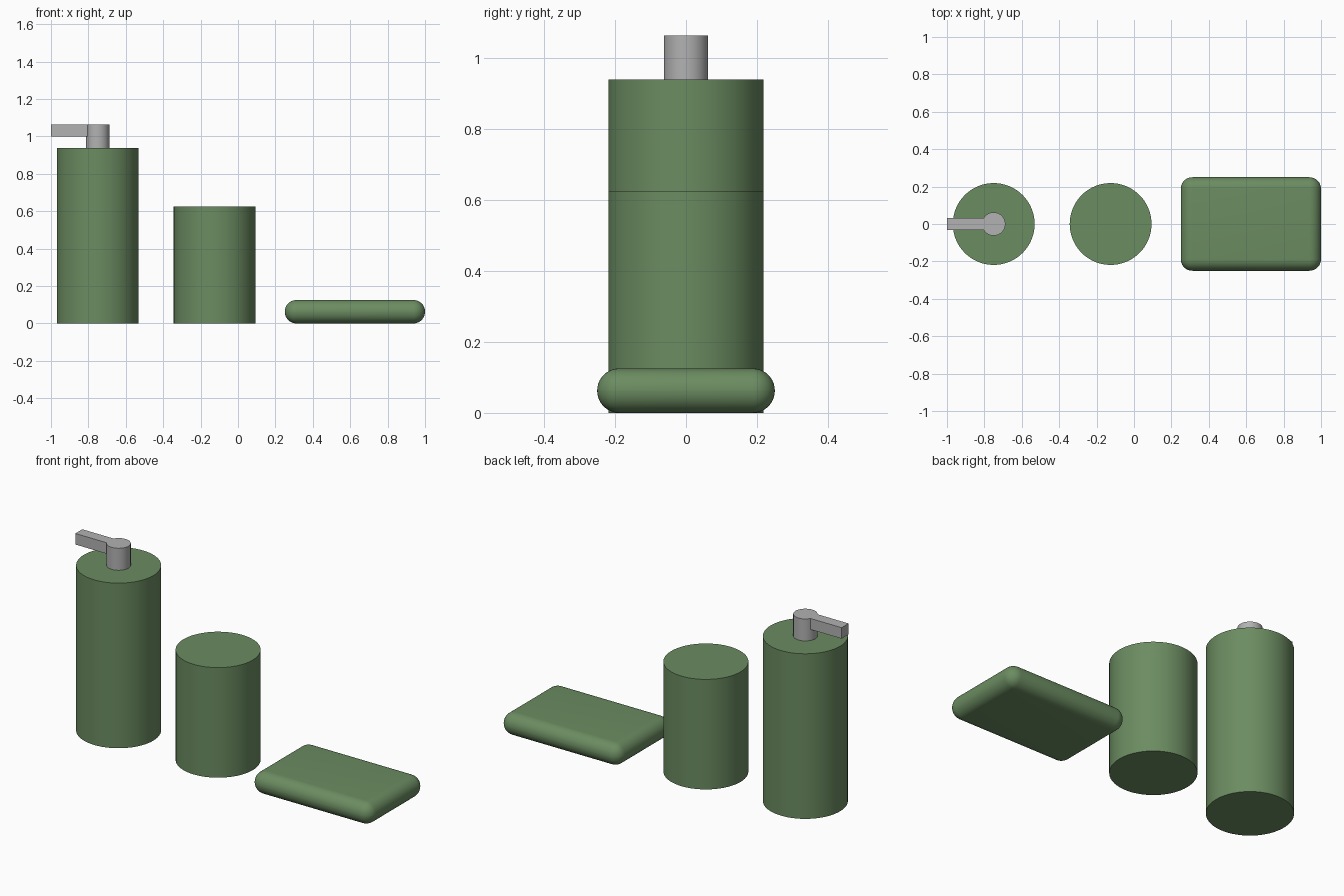
import bpy
import math

if "Cube" in bpy.data.objects:
    bpy.data.objects.remove(bpy.data.objects["Cube"])


def linear(c):
    c /= 255
    return c / 12.92 if c <= 0.04045 else ((c + 0.055) / 1.055) ** 2.4


def material(name, rgb):
    m = bpy.data.materials.new(name)
    m.diffuse_color = (*[linear(c) for c in rgb], 1)
    m.use_nodes = True
    m.node_tree.nodes["Principled BSDF"].inputs["Base Color"].default_value = m.diffuse_color
    return m


GREEN = material("sage green", (107, 140, 97))
GREY = material("pump grey", (178, 178, 178))


def finish(name, mat):
    ob = bpy.context.object
    ob.name = name
    ob.data.materials.append(mat)
    return ob


def cylinder(name, x, z0, z1, radius, sides, mat):
    bpy.ops.mesh.primitive_cylinder_add(vertices=sides, radius=radius, depth=z1 - z0,
                                        location=(x, 0, (z0 + z1) / 2))
    ob = finish(name, mat)
    bpy.ops.object.shade_smooth_by_angle(angle=math.radians(40))
    return ob


def box(name, lo, hi, mat):
    bpy.ops.mesh.primitive_cube_add(size=1, location=[(a + b) / 2 for a, b in zip(lo, hi)])
    bpy.context.object.scale = [b - a for a, b in zip(lo, hi)]
    bpy.ops.object.transform_apply(location=False, rotation=False, scale=True)
    return finish(name, mat)


# Soap dispenser: bottle, pump neck and spout
cylinder("dispenser_bottle", -0.75, 0, 0.9375, 0.21875, 64, GREEN)
cylinder("pump_neck", -0.75, 0.9375, 1.0625, 0.0625, 32, GREY)
box("pump_spout", (-1, -0.03125, 1.0), (-0.80, 0.03125, 1.0625), GREY)

# Tumbler
cylinder("tumbler", -0.125, 0, 0.625, 0.21875, 64, GREEN)

# Soap dish with fully rounded edges
dish = box("soap_dish", (0.25, -0.25, 0), (1, 0.25, 0.125), GREEN)
bevel = dish.modifiers.new("round_edges", 'BEVEL')
bevel.width = 0.0622
bevel.segments = 10
bevel.limit_method = 'NONE'
bpy.ops.object.modifier_apply(modifier=bevel.name)
bpy.ops.object.shade_smooth_by_angle(angle=math.radians(40))
